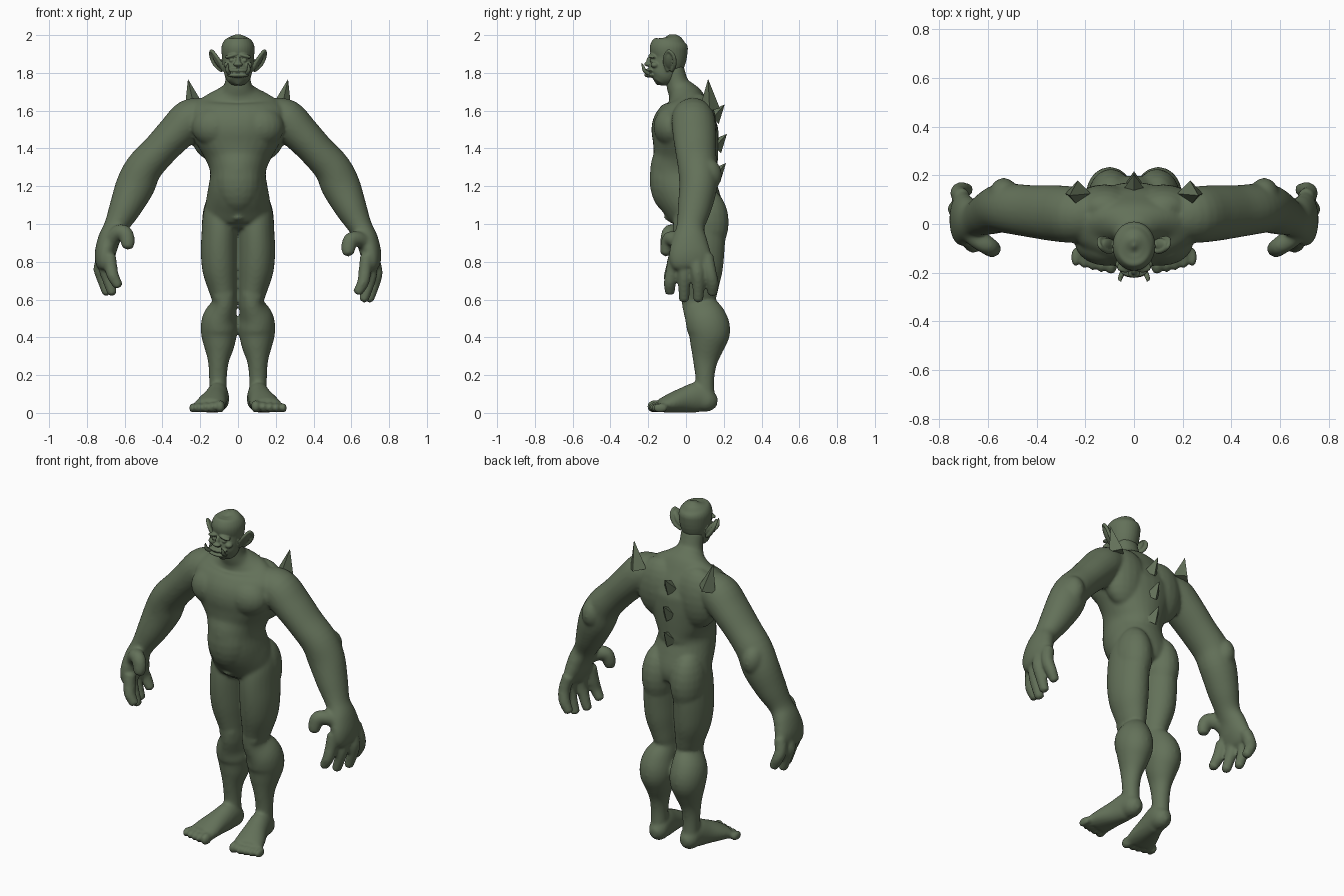
import bpy, bmesh, math
from mathutils import Vector, Matrix

cube = bpy.data.objects.get("Cube")
if cube:
    bpy.data.objects.remove(cube)

skin = bpy.data.materials.new("moss_green_skin")
skin.use_nodes = True
GREEN = (0.125, 0.165, 0.1, 1)
skin.diffuse_color = GREEN
skin.node_tree.nodes["Principled BSDF"].inputs["Base Color"].default_value = GREEN

X, Y, Z = Vector((1, 0, 0)), Vector((0, 1, 0)), Vector((0, 0, 1))


def smooth_path(pts, steps=4):
    """Catmull-Rom through rows of (x, y, z, radius a, radius b)."""
    rows = [Vector(p) for p in pts]
    out = []
    for i in range(len(rows) - 1):
        p0, p1 = rows[max(i - 1, 0)], rows[i]
        p2, p3 = rows[i + 1], rows[min(i + 2, len(rows) - 1)]
        for s in range(steps):
            t = s / steps
            out.append(0.5 * (2 * p1 + (p2 - p0) * t + (2 * p0 - 5 * p1 + 4 * p2 - p3) * t * t
                              + (3 * p1 - p0 - 3 * p2 + p3) * t ** 3))
    return out + [rows[-1]]


def tube(bm, pts, ref=Y, sides=(1,), seg=24):
    """Closed loft of ellipses; radius b lies along ref."""
    rows = smooth_path(pts)
    n = len(rows)
    for side in sides:
        rings, poles = [], []
        for i, r in enumerate(rows):
            c = Vector(r[:3])
            t = (Vector(rows[min(i + 1, n - 1)][:3]) - Vector(rows[max(i - 1, 0)][:3])).normalized()
            b = (ref - t * ref.dot(t)).normalized()
            a = b.cross(t)
            ring = []
            for k in range(seg):
                w = math.tau * k / seg
                p = c + a * r[3] * math.cos(w) + b * r[4] * math.sin(w)
                ring.append(bm.verts.new((p.x * side, p.y, p.z)))
            rings.append(ring)
            if i in (0, n - 1):
                p = c + t * min(r[3], r[4]) * (0.5 if i else -0.5)
                poles.append(bm.verts.new((p.x * side, p.y, p.z)))
        for k in range(seg):
            j = (k + 1) % seg
            for lo, hi in zip(rings, rings[1:]):
                bm.faces.new((lo[k], lo[j], hi[j], hi[k]))
            bm.faces.new((poles[0], rings[0][j], rings[0][k]))
            bm.faces.new((poles[1], rings[-1][k], rings[-1][j]))


def ball(bm, c, r, sides=(1,), tilt=0):
    """Ellipsoid, tilted about y."""
    for s in sides:
        m = (Matrix.Translation((c[0] * s, c[1], c[2])) @ Matrix.Rotation(tilt * s, 4, 'Y')
             @ Matrix.Diagonal((*r, 1)))
        bmesh.ops.create_uvsphere(bm, u_segments=20, v_segments=12, radius=1, matrix=m)


def upright(rows):
    """Rows of (z, half width, front y, back y) to tube points."""
    return [(0, (f + b) / 2, z, w, (b - f) / 2) for z, w, f, b in rows]


def make(name, bm):
    bmesh.ops.recalc_face_normals(bm, faces=bm.faces[:])
    me = bpy.data.meshes.new(name)
    bm.to_mesh(me)
    bm.free()
    me.materials.append(skin)
    ob = bpy.data.objects.new(name, me)
    bpy.context.collection.objects.link(ob)
    return ob


def fuse(ob, voxel, rounds):
    """Melt overlapping forms into one smooth skin."""
    rem = ob.modifiers.new("fuse", 'REMESH')
    rem.mode, rem.voxel_size, rem.use_smooth_shade = 'VOXEL', voxel, True
    sm = ob.modifiers.new("soften", 'SMOOTH')
    sm.factor, sm.iterations = 0.5, rounds
    bpy.ops.object.select_all(action='DESELECT')
    ob.select_set(True)
    bpy.context.view_layer.objects.active = ob
    bpy.ops.object.convert(target='MESH')
    bpy.ops.object.shade_smooth()


BOTH = (1, -1)
body = bmesh.new()

# Torso and neck
tube(body, upright([
    (1.0, .16, -.05, .19), (1.05, .175, -.085, .205), (1.12, .17, -.13, .187),
    (1.2, .156, -.18, .165), (1.28, .148, -.19, .167), (1.36, .182, -.172, .17),
    (1.44, .228, -.175, .172), (1.52, .25, -.182, .168), (1.6, .26, -.147, .143),
    (1.66, .2, -.108, .1), (1.7, .115, -.1, .055), (1.74, .072, -.105, .016),
    (1.83, .066, -.115, -.012)]), seg=32)
ball(body, (.115, -.072, 1.515), (.13, .1, .11), BOTH)        # chest muscles
ball(body, (0, -.085, 1.235), (.125, .108, .18))              # belly
ball(body, (.095, .105, 1.01), (.096, .122, .18), BOTH)       # buttocks
ball(body, (.12, .068, 1.51), (.14, .095, .18), BOTH)         # upper back
ball(body, (0, -.075, 1.035), (.034, .042, .022))             # loin tuft

# Legs
tube(body, [
    (.085, .05, 1.14, .075, .1), (.093, .066, 1.05, .092, .13), (.097, .068, .95, .096, .14),
    (.099, .068, .85, .098, .136), (.094, .07, .75, .093, .124), (.079, .07, .65, .075, .1),
    (.072, .068, .58, .066, .09), (.095, .103, .5, .093, .11), (.1, .122, .43, .097, .113),
    (.1, .112, .35, .08, .09), (.104, .102, .27, .055, .065), (.106, .1, .18, .047, .05),
    (.104, .1, .08, .047, .053)], sides=BOTH)
ball(body, (.075, .015, .62), (.055, .04, .065), BOTH)        # kneecaps

# Feet and toes
tube(body, [
    (.1, .15, .045, .036, .04), (.102, .12, .06, .054, .06), (.106, .07, .082, .058, .082),
    (.12, .0, .07, .066, .07), (.138, -.07, .054, .08, .054), (.152, -.13, .038, .088, .038)],
    ref=Z, sides=BOTH)
for i in range(5):
    r = .034 if i == 0 else .03 - .001 * i
    ball(body, (.094 + .035 * i + (.006 if i else 0), -.168 + .008 * i, r), (r * .75, .04, r), BOTH)

# Arms and palms
tube(body, [
    (.17, .035, 1.585, .085, .095), (.25, .038, 1.555, .108, .115), (.335, .045, 1.475, .099, .115),
    (.42, .052, 1.385, .093, .108), (.5, .062, 1.295, .098, .104), (.545, .065, 1.2, .103, .101),
    (.6, .044, 1.08, .084, .089), (.648, .024, .985, .063, .074), (.682, .02, .92, .059, .092),
    (.702, .02, .85, .056, .11), (.712, .026, .8, .045, .108), (.714, .03, .775, .033, .092)],
    sides=BOTH)
ball(body, (.535, .11, 1.26), (.064, .08, .09), BOTH)         # elbows

# Fingers and thumbs; the right hand is held a little higher
for side, lift in ((1, 0), (-1, .035)):
    for i, (tip, curl) in enumerate(((.635, .06), (.595, .028), (.595, 0), (.63, .01))):
        y0, y1 = -.06 + .057 * i, -.085 + .075 * i
        ym = (y0 + y1) / 2
        tube(body, [(.71 - curl / 2, y0, .83, .035, .035),
                    (.732 - curl, ym, .75 + lift / 2, .034, .035),
                    (.722 - curl, y1, .69 + lift, .032, .033),
                    (.692 - curl, y1, tip + lift, .026, .027)], sides=(side,), seg=16)
    tube(body, [(.68, -.02, .9, .045, .05), (.635, -.065, .92 + lift, .041, .043),
                (.597, -.092, .915 + lift, .041, .038), (.584, -.103, .87 + lift, .038, .034),
                (.586, -.108, .84 + lift, .03, .028)], sides=(side,), seg=16)
fuse(make("body", body), .009, 8)

# Head and jaw
head = bmesh.new()
tube(head, upright([
    (1.755, .05, -.188, -.1), (1.785, .07, -.203, -.05), (1.83, .077, -.197, -.02),
    (1.88, .084, -.185, .003), (1.93, .088, -.192, .01), (1.96, .08, -.182, .002),
    (1.98, .063, -.16, -.016), (1.991, .04, -.135, -.042), (1.996, .015, -.11, -.07)]), seg=32)
ball(head, (.036, -.178, 1.89), (.036, .022, .011), BOTH, .25)   # brows
ball(head, (.034, -.178, 1.866), (.014, .014, .011), BOTH)       # eyes
ball(head, (.055, -.165, 1.842), (.022, .022, .016), BOTH)       # cheeks
ball(head, (0, -.192, 1.862), (.013, .018, .028))                # nose
ball(head, (0, -.203, 1.846), (.026, .019, .012))
ball(head, (0, -.19, 1.813), (.058, .031, .011))                 # lips
ball(head, (0, -.192, 1.788), (.06, .03, .013))

# Pointed ears, opened to the front, with raised rims
ball(head, (.107, -.085, 1.863), (.017, .027, .052), BOTH, .55)
tube(head, [(.078, -.095, 1.812, .01, .01), (.092, -.112, 1.85, .01, .01),
            (.117, -.11, 1.89, .01, .01), (.141, -.09, 1.917, .009, .009),
            (.142, -.063, 1.885, .01, .01), (.12, -.06, 1.84, .01, .01),
            (.085, -.075, 1.81, .01, .01)], ref=X, sides=BOTH, seg=10)
fuse(make("head", head), .0045, 4)

# Tusks
tusks = bmesh.new()
tube(tusks, [(.046, -.195, 1.795, .01, .01), (.055, -.218, 1.81, .01, .01),
             (.057, -.226, 1.83, .008, .008), (.053, -.235, 1.852, .002, .002)],
     sides=BOTH, seg=10)
ob = make("tusks", tusks)
ob.data.polygons.foreach_set("use_smooth", [True] * len(ob.data.polygons))


def spike(name, base, tip, radius):
    """Four-sided flat pyramid from base to tip."""
    base, tip = Vector(base), Vector(tip)
    axis = tip - base
    bm = bmesh.new()
    m = (Matrix.Translation((base + tip) / 2)
         @ Z.rotation_difference(axis).to_matrix().to_4x4())
    bmesh.ops.create_cone(bm, cap_ends=True, segments=4, radius1=radius, radius2=0,
                          depth=axis.length, matrix=m)
    make(name, bm)


# Shoulder and spine spikes
for s, label in ((1, "left"), (-1, "right")):
    spike(label + "_shoulder_spike", (.23 * s, .125, 1.61), (.265 * s, .117, 1.768), .054)
for z, y, label in ((1.56, .14, "upper"), (1.405, .152, "middle"), (1.25, .147, "lower")):
    spike(label + "_spine_spike", (0, y, z), (0, y + .065, z + .073), .045)
